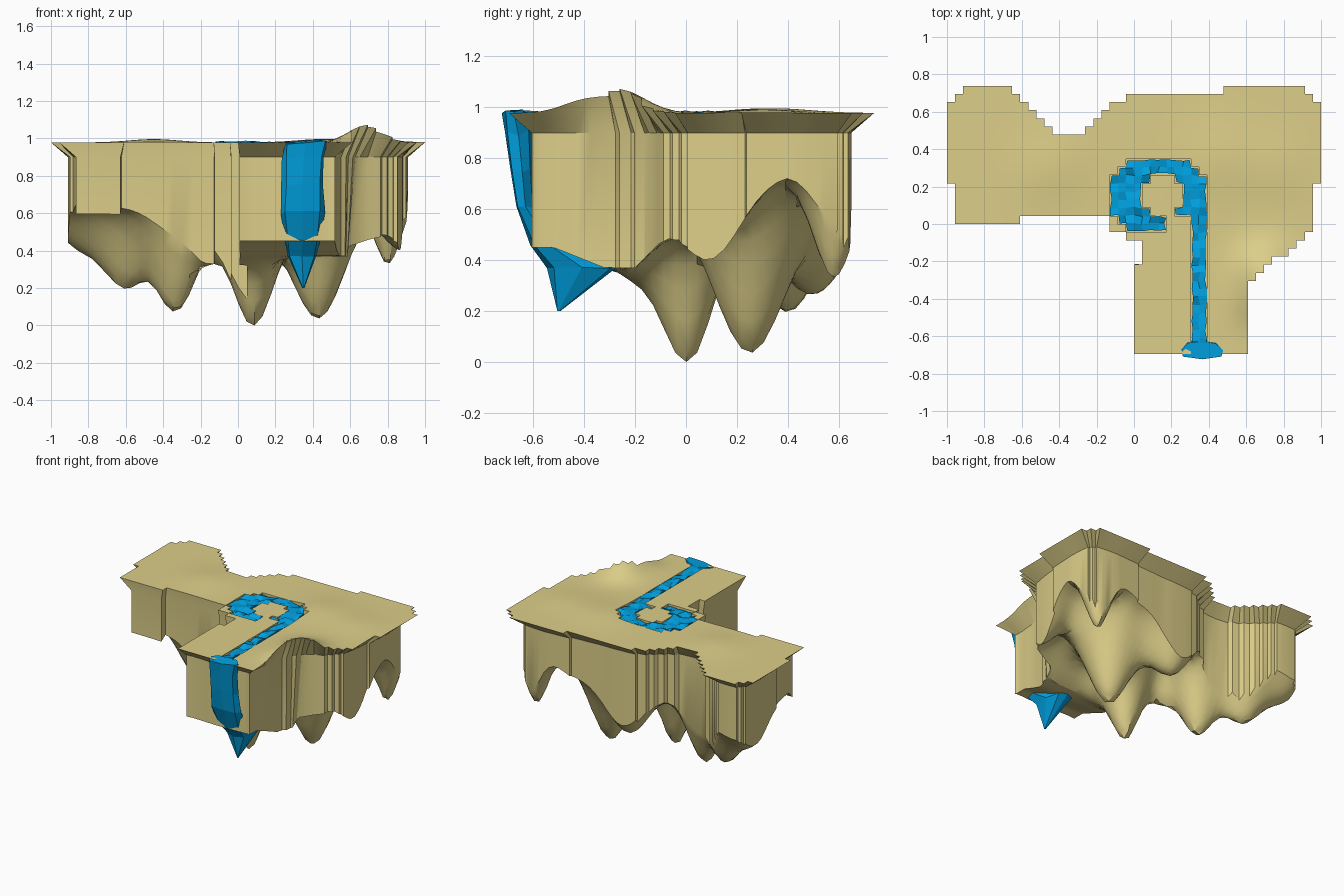
import bpy, bmesh, math, random

if "Cube" in bpy.data.objects:
    bpy.data.objects.remove(bpy.data.objects["Cube"])

random.seed(4)
S = 2 / 46                      # terrain cell size
NX, NY = 46, 34

# Plateau outline (rasterised to cells, giving the stepped rim)
OUTLINE = [(-1, .65), (-.91, .74), (-.66, .74), (-.4, .48), (-.29, .48), (-.04, .69),
           (.49, .69), (.49, .74), (.91, .74), (1, .62), (1, .22), (.955, .22),
           (.955, -.03), (.87, -.13), (.76, -.19), (.63, -.29), (.63, -.69), (0, -.69),
           (0, -.25), (.05, -.2), (.05, -.12), (-.12, -.02), (-.12, .06), (-.38, .06),
           (-.6, .02), (-.95, .02), (-.95, .22), (-1, .22)]

# Hanging rock tips: x, y, tip height, spread
TIPS = [(.08, 0, 0, .11), (.43, .25, .04, .14), (-.33, .25, .09, .12), (-.6, .4, .24, .12),
        (.8, .58, .33, .08), (.88, .08, .4, .11), (-.85, .5, .43, .13), (.1, .5, .27, .14),
        (-.17, .06, .43, .08)]


def pos(i, j):
    return -1 + i * S, -NY * S / 2 + j * S


def inside(x, y):
    hit = False
    for (ax, ay), (bx, by) in zip(OUTLINE, OUTLINE[1:] + OUTLINE[:1]):
        if (ay > y) != (by > y) and x < ax + (y - ay) * (bx - ax) / (by - ay):
            hit = not hit
    return hit


def in_channel(x, y):
    if .283 < x < .413 and y < .2:
        return True
    dx, dy = abs(x - .15), abs(y - .15)
    outer = dx < .262 and dy < .205 and dx + dy < .35
    inner = dx < .125 and dy < .1 and dx + dy < .16
    return outer and not inner and not (x > .17 and y < .03)


def bump(x, y, cx, cy, s):
    return math.exp(-((x - cx) ** 2 + (y - cy) ** 2) / (2 * s * s))


def top_z(x, y):
    return (.978 + .09 * bump(x, y, .7, -.26, .1) + .04 * bump(x, y, .65, -.42, .08)
            + .018 * bump(x, y, -.45, .3, .13)
            + .018 * bump(x, y, .45, .35, .14) + .012 * bump(x, y, .75, .3, .12))


def under_z(x, y):
    front = min(1, max(0, (.05 - y) / .25))          # shallow front arm
    side = min(1, max(0, (x - .5) / .25)) * min(1, max(0, (y - .15) / .25))
    arm = .37 + .08 * min(1, max(0, (-.32 - y) / .2))
    base = (.64 + .1 * side) * (1 - front) + arm * front
    z = base + sum(min(0, t - base) * bump(x, y, cx, cy, s) for cx, cy, t, s in TIPS)
    return max(0, z)


cells = {(i, j) for i in range(NX) for j in range(NY)
         if inside(*pos(i + .5, j + .5))}
channel = {c for c in cells if in_channel(*pos(c[0] + .5, c[1] + .5))}
land = cells - channel


def corners(c):
    i, j = c
    return [(i, j), (i + 1, j), (i + 1, j + 1), (i, j + 1)]


def rim(group):
    """Yield each border edge of a cell group with the cell beyond it."""
    for c in sorted(group):
        k = corners(c)
        for n, (di, dj) in enumerate([(0, -1), (1, 0), (0, 1), (-1, 0)]):
            other = (c[0] + di, c[1] + dj)
            if other not in group:
                yield k[n], k[(n + 1) % 4], c, other


def inset(i, j):
    """Pull a point inward from the rim, fading to nothing inside."""
    x, y = pos(i, j)
    near = [pos(a + .5, b + .5) for a in range(i - 5, i + 5) for b in range(j - 5, j + 5)
            if (a, b) in cells]
    near = [p for p in near if math.hypot(p[0] - x, p[1] - y) < .2]
    dx = sum(p[0] for p in near) / len(near) - x
    dy = sum(p[1] for p in near) / len(near) - y
    if x < .1 and -.2 < y < .15:      # upright walls in the front left corner
        dy *= .1
    if -.2 < x < .2 and y < .05:
        dx *= .1
    return x + dx * 1.05, y + dy * 1.05


def point(layer, i, j):
    x, y = pos(i, j)
    if layer == "top":
        return x, y, top_z(x, y)
    if layer == "floor":
        return x, y, .94
    x, y = inset(i, j)
    # Undercut below the hill
    if x > .57 and -.35 < y < -.12:
        x = .57 + (x - .57) * (.75 if layer == "flare" else .25)
    return x, y, (.9 if layer == "flare" else under_z(x, y))


def finish(name, bm, mat):
    bmesh.ops.recalc_face_normals(bm, faces=bm.faces)
    me = bpy.data.meshes.new(name)
    bm.to_mesh(me)
    bm.free()
    ob = bpy.data.objects.new(name, me)
    bpy.context.collection.objects.link(ob)
    me.materials.append(mat)
    return ob


def material(name, col):
    m = bpy.data.materials.new(name)
    m.diffuse_color = (*col, 1)
    m.use_nodes = True
    m.node_tree.nodes["Principled BSDF"].inputs["Base Color"].default_value = m.diffuse_color
    return m


rock = material("rock", (.72, .62, .25))
blue = material("water", (.0, .36, .76))

# Island: plateau, channel bed, flared lip, walls and underside
bm = bmesh.new()
cache = {}


def V(layer, k):
    if (layer, k) not in cache:
        cache[layer, k] = bm.verts.new(point(layer, *k))
    return cache[layer, k]


for c in sorted(cells):
    bm.faces.new([V("top" if c in land else "floor", k) for k in corners(c)])
    bm.faces.new([V("under", k) for k in reversed(corners(c))])
for a, b, c, other in rim(land):
    if other in channel:
        bm.faces.new([V("top", b), V("top", a), V("floor", a), V("floor", b)])
for a, b, c, other in rim(cells):
    up = "top" if c in land else "floor"
    for hi, lo in ((up, "flare"), ("flare", "under")):
        bm.faces.new([V(hi, b), V(hi, a), V(lo, a), V(lo, b)])
island = finish("island", bm, rock)
bpy.context.view_layer.objects.active = island
island.select_set(True)
bpy.ops.object.shade_smooth_by_angle(angle=math.radians(30))

# Stream: choppy water filling the channel
bm = bmesh.new()
wet = {}
for k in sorted({k for c in channel for k in corners(c)}):
    i, j = k
    x, y = pos(i, j)
    near = [(a, b) for a in (i - 1, i) for b in (j - 1, j) if (a, b) in channel]
    cx = sum(pos(a + .5, 0)[0] for a, b in near) / len(near)
    cy = sum(pos(0, b + .5)[1] for a, b in near) / len(near)
    x += (cx - x) * .3 + random.uniform(-.006, .006)
    y += (cy - y) * .3 + random.uniform(-.006, .006)
    wet[k] = (bm.verts.new((x, y, .974 + random.uniform(-.012, .014))),
              bm.verts.new((x, y, .935)))
for c in sorted(channel):
    bm.faces.new([wet[k][0] for k in corners(c)])
for a, b, c, other in rim(channel):
    bm.faces.new([wet[b][0], wet[a][0], wet[a][1], wet[b][1]])
finish("stream", bm, blue)

# Waterfall: lofted sections (z, x min, x max, y front, y back)
SECTIONS = [(.98, .25, .48, -.72, -.63), (.9, .235, .46, -.71, -.605),
            (.75, .235, .46, -.69, -.605), (.6, .235, .46, -.665, -.6),
            (.46, .25, .44, -.61, -.46), (.37, .265, .42, -.545, -.27),
            (.2, .345, .355, -.505, -.495)]
SHAPE = [(0, .5), (.08, .1), (.5, 0), (.92, .1), (1, .5), (.85, .9), (.5, 1), (.15, .9)]
bm = bmesh.new()
rings = []
for z, x0, x1, y0, y1 in SECTIONS:
    j = .012 if z > .5 else .004
    rings.append([bm.verts.new((x0 + (x1 - x0) * u + random.uniform(-j, j) * .6,
                                y0 + (y1 - y0) * v + random.uniform(-j, j) * .4,
                                z + random.uniform(-j, j) * (z > .2))) for u, v in SHAPE])
for r, q in zip(rings, rings[1:]):
    for n in range(8):
        bm.faces.new([r[n], r[(n + 1) % 8], q[(n + 1) % 8], q[n]])
bm.faces.new(rings[0])
bm.faces.new(rings[-1])
finish("waterfall", bm, blue)
